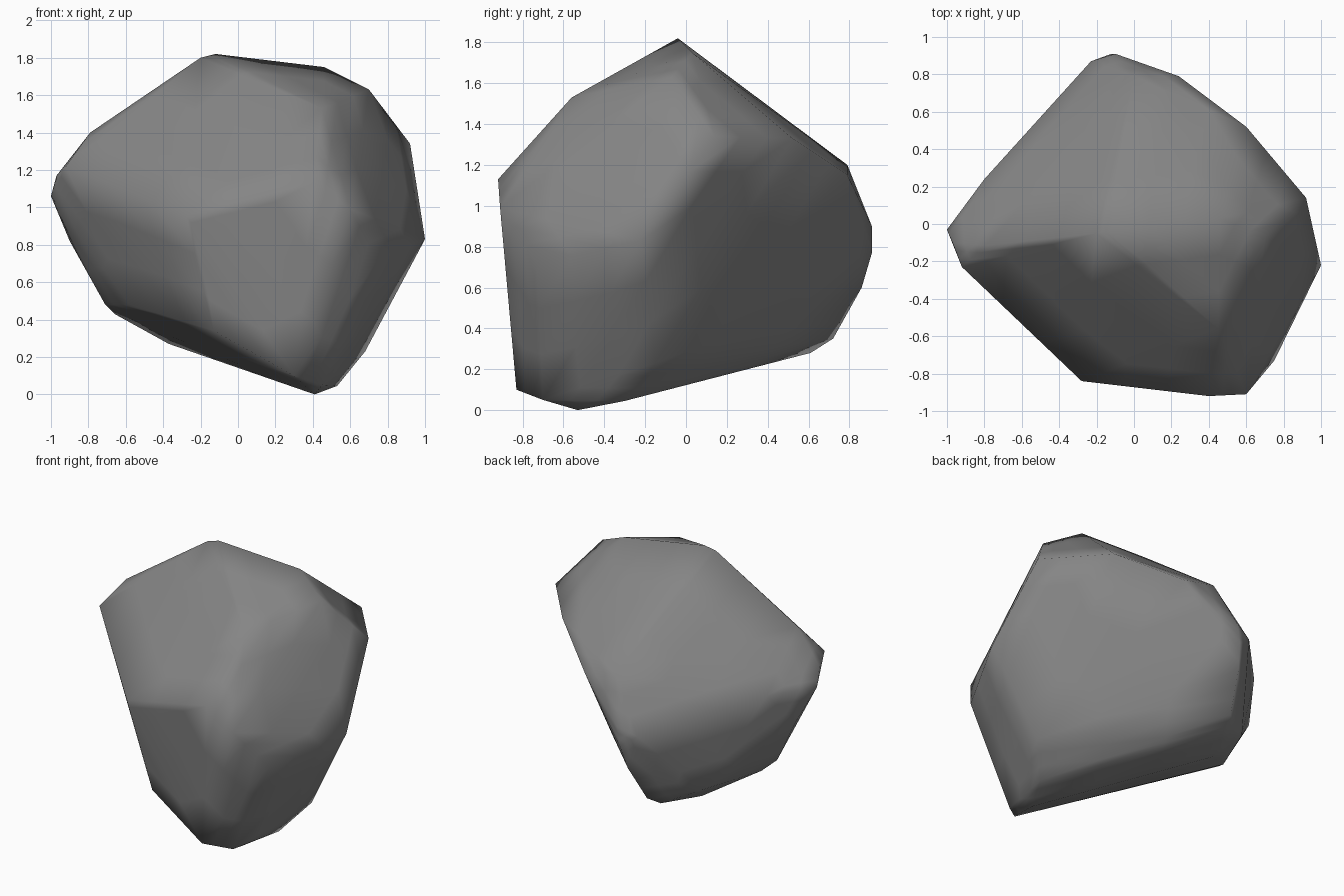
import bpy, bmesh

if "Cube" in bpy.data.objects:
    bpy.data.objects.remove(bpy.data.objects["Cube"])

# Corner points of the chipped boulder, grouped by area
top = [(-.12, -.04, 1.82), (-.2, -.05, 1.8), (.46, .03, 1.75), (.7, -.07, 1.63), (.45, -.56, 1.53)]
left = [(-1, -.03, 1.06), (-.97, -.1, 1.17), (-.92, -.23, 1.22), (-.79, -.115, 1.4),
        (-.8, .24, 1.05), (-.9, .07, .82), (-.71, 0, .48), (-.66, .1, .43)]
front = [(-.28, -.84, .96), (-.2, -.84, .83), (.4, -.92, 1.13), (.6, -.91, .99),
         (.75, -.73, .72), (-.13, -.77, .34), (-.58, -.28, .48)]
right = [(1, -.22, .83), (.92, .14, 1.34), (.6, .52, 1.33), (.68, -.15, .23)]
back = [(.24, .79, 1.15), (0, .79, 1.2), (-.1, .91, .9), (-.12, .91, .77),
        (-.23, .87, .85), (-.15, .86, .6), (-.2, .72, .35)]
base = [(.41, -.53, 0), (.53, -.3, .045), (.45, -.7, .05), (.3, -.83, .1),
        (-.23, .61, .28), (-.37, .35, .27), (-.48, .5, .4)]

# Wrap a faceted skin around the points
bm = bmesh.new()
for p in top + left + front + right + back + base:
    bm.verts.new(p)
bmesh.ops.convex_hull(bm, input=bm.verts[:])
bmesh.ops.delete(bm, geom=[v for v in bm.verts if not v.link_faces], context='VERTS')
bmesh.ops.recalc_face_normals(bm, faces=bm.faces[:])

# Split the facets so they read flat with softly worn edges
bmesh.ops.subdivide_edges(bm, edges=bm.edges[:], cuts=2, use_grid_fill=True)

mesh = bpy.data.meshes.new("boulder")
bm.to_mesh(mesh)
bm.free()
boulder = bpy.data.objects.new("boulder", mesh)
bpy.context.collection.objects.link(boulder)
for f in mesh.polygons:
    f.use_smooth = True

# Dark stone colour
stone = bpy.data.materials.new("dark_stone")
stone.diffuse_color = (.235, .235, .235, 1)
stone.use_nodes = True
stone.node_tree.nodes["Principled BSDF"].inputs["Base Color"].default_value = stone.diffuse_color
mesh.materials.append(stone)
